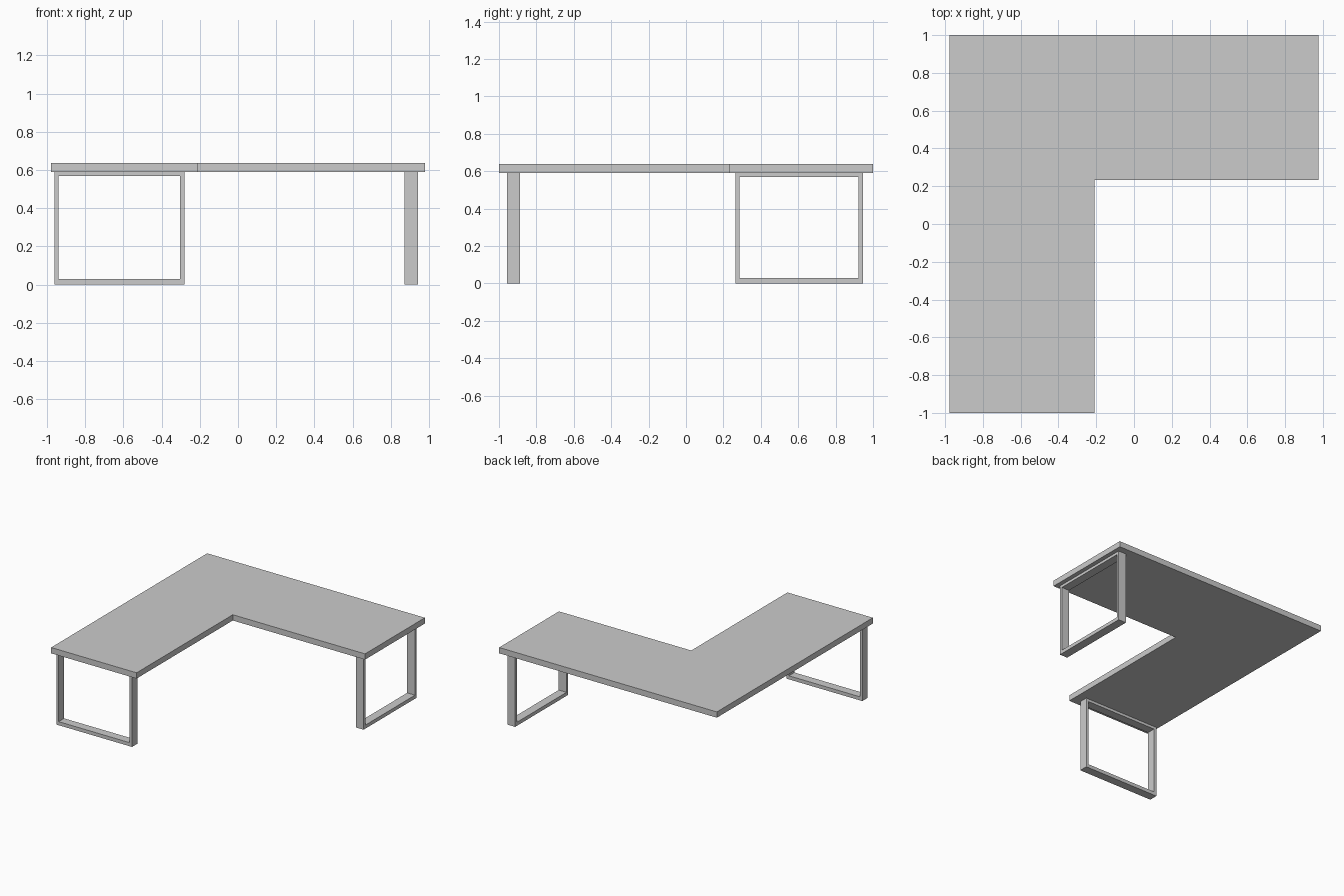
import bpy
import bmesh

if "Cube" in bpy.data.objects:
    bpy.data.objects.remove(bpy.data.objects["Cube"])

TOP_Z, UNDER_Z = 0.637, 0.59


def prism(name, loops, to_3d, depth):
    """Bridge flat outline(s) into a solid; a second loop becomes a hole."""
    bm = bmesh.new()
    n = len(loops[0])
    near = [[bm.verts.new(to_3d(u, v, 0)) for u, v in lp] for lp in loops]
    far = [[bm.verts.new(to_3d(u, v, depth)) for u, v in lp] for lp in loops]
    for a, b in zip(near, far):
        for i in range(n):
            j = (i + 1) % n
            bm.faces.new((a[i], a[j], b[j], b[i]))
    for side in (near, far):
        if len(loops) == 1:
            bm.faces.new(side[0])
        else:
            for i in range(n):
                j = (i + 1) % n
                bm.faces.new((side[0][i], side[0][j], side[1][j], side[1][i]))
    bmesh.ops.recalc_face_normals(bm, faces=bm.faces)
    mesh = bpy.data.meshes.new(name)
    bm.to_mesh(mesh)
    bm.free()
    obj = bpy.data.objects.new(name, mesh)
    bpy.context.collection.objects.link(obj)
    return obj


def rect(u0, u1, v0, v1):
    return [(u0, v0), (u1, v0), (u1, v1), (u0, v1)]


def frame(u0, u1):
    """Outer and inner outline of a rectangular leg frame."""
    return [rect(u0, u1, 0, UNDER_Z),
            rect(u0 + 0.022, u1 - 0.022, 0.029, UNDER_Z - 0.022)]


# L-shaped desktop
outline = [(-0.977, -1), (-0.21, -1), (-0.21, 0.233),
           (0.977, 0.233), (0.977, 1), (-0.977, 1)]
prism("desktop", [outline], lambda u, v, d: (u, v, UNDER_Z + d), TOP_Z - UNDER_Z)

# Leg frames under the two free ends
prism("front_leg_frame", frame(-0.961, -0.281),
      lambda u, v, d: (u, -0.957 + d, v), 0.07)
prism("right_leg_frame", frame(0.265, 0.945),
      lambda u, v, d: (0.942 - d, u, v), 0.07)
